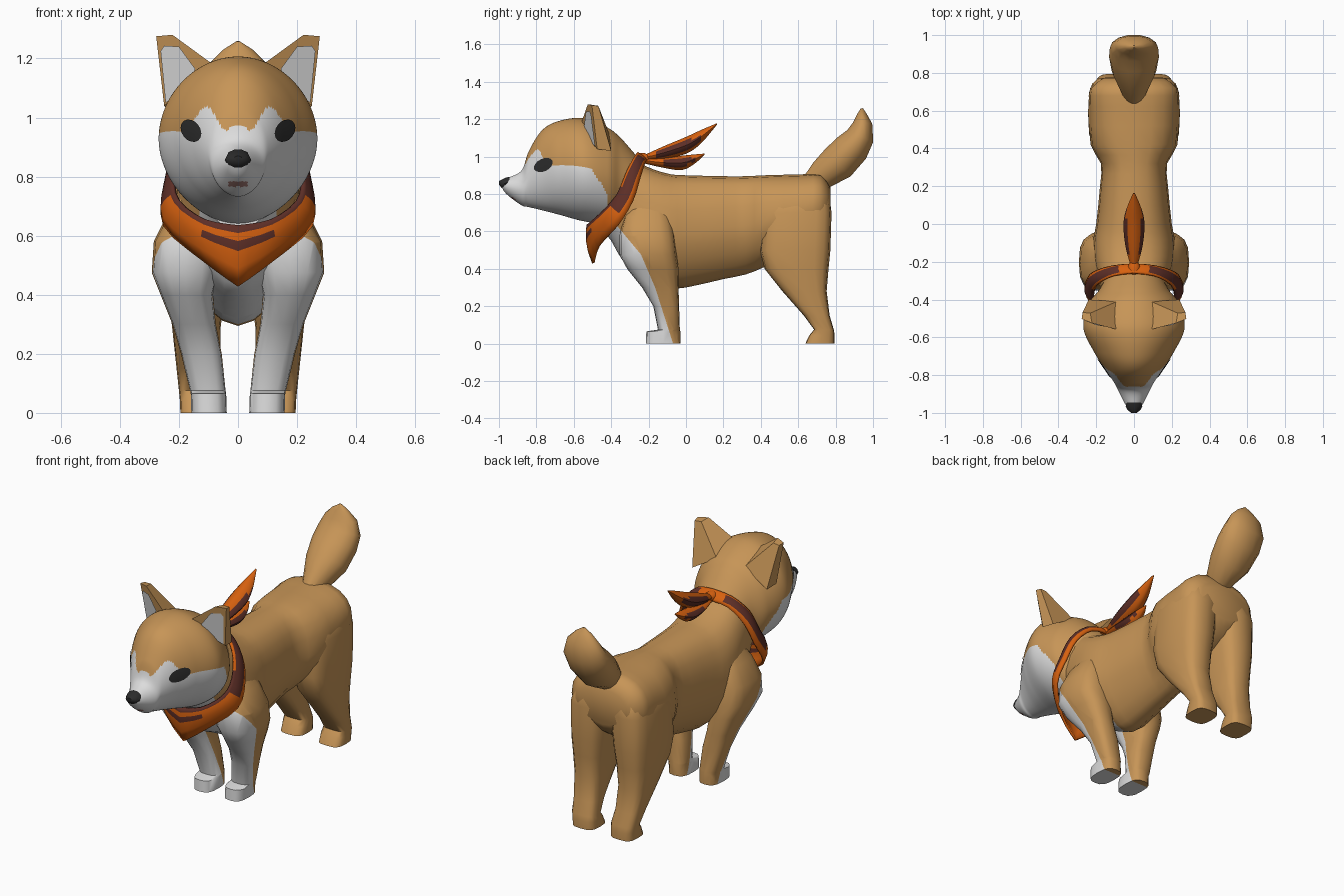
import bpy, bmesh, math
from mathutils import Vector
from mathutils.bvhtree import BVHTree

if "Cube" in bpy.data.objects:
    bpy.data.objects.remove(bpy.data.objects["Cube"])


def material(name, r, g, b):
    m = bpy.data.materials.new(name)
    m.diffuse_color = (r, g, b, 1)
    m.use_nodes = True
    m.node_tree.nodes["Principled BSDF"].inputs["Base Color"].default_value = m.diffuse_color
    return m


TAN = material("tan fur", 0.57, 0.30, 0.095)
WHITE = material("white fur", 0.72, 0.72, 0.72)
DARK = material("dark eye and nose", 0.025, 0.025, 0.025)
ORANGE = material("orange cloth", 0.68, 0.12, 0.005)
MAROON = material("maroon cloth", 0.11, 0.028, 0.02)
PINK = material("dull pink mouth", 0.34, 0.18, 0.16)


def ring(c, u, v, n=16, hi=2.3, lo=2.3):
    """Superellipse loop; hi and lo are the exponents of its two halves."""
    c, u, v = Vector(c), Vector(u), Vector(v)
    pts = []
    for i in range(n):
        a = 2 * math.pi * i / n
        cs, sn = math.cos(a), math.sin(a)
        e = 2 / (hi if sn >= 0 else lo)
        pts.append(c + u * math.copysign(abs(cs) ** e, cs)
                   + v * math.copysign(abs(sn) ** e, sn))
    return pts


def loft(rings):
    bm = bmesh.new()
    rows = [[bm.verts.new(p) for p in r] for r in rings]
    n = len(rows[0])
    for a, b in zip(rows, rows[1:]):
        for i in range(n):
            j = (i + 1) % n
            bm.faces.new((a[i], a[j], b[j], b[i]))
    bm.faces.new(rows[0])
    bm.faces.new(rows[-1])
    bmesh.ops.recalc_face_normals(bm, faces=bm.faces[:])
    return bm


def finish(name, bm, mats, rule=None, mirror=False, thick=0):
    if rule:
        for f in bm.faces:
            f.material_index = rule(f.calc_center_median())
    me = bpy.data.meshes.new(name)
    bm.to_mesh(me)
    bm.free()
    for m in mats:
        me.materials.append(m)
    ob = bpy.data.objects.new(name, me)
    bpy.context.collection.objects.link(ob)
    if mirror:
        ob.modifiers.new("mirror", 'MIRROR')
    if thick:
        mod = ob.modifiers.new("thickness", 'SOLIDIFY')
        mod.thickness, mod.offset = thick, 0
    return ob


def smooth(keys, steps):
    """Catmull-Rom interpolation of tuples."""
    out = []
    for i in range(len(keys) - 1):
        k = [keys[max(0, min(len(keys) - 1, i + d))] for d in (-1, 0, 1, 2)]
        for s in range(steps):
            t = s / steps
            out.append([0.5 * (2 * b + (c - a) * t + (2 * a - 5 * b + 4 * c - d) * t * t
                               + (3 * b - a - 3 * c + d) * t ** 3)
                        for a, b, c, d in zip(*k)])
    return out + [list(keys[-1])]


def slices(keys, n, hi, lo):
    """Upright slices from (y, bottom, top, half width)."""
    return [ring((0, y, (b + t) / 2), (w, 0, 0), (0, 0, (t - b) / 2), n, hi, lo)
            for y, b, t, w in keys]


# White chest and leg fronts, divided by sloping planes (y, z, slope)
PLANES = [(-.165, .3, .32), (-.165, .3, .43), (-.24, .475, .83)]


def chest_rule(c):
    y, z, s = PLANES[0 if c.z < .3 else 1 if c.z < .475 else 2]
    return 1 if c.y < y - s * (c.z - z) else 0


def body_rule(c):
    return 1 if chest_rule(c) or (c.z < .42 and abs(c.x) < .09 and c.y < -.1) else 0


def cut(bm, planes):
    for y, z, s in planes:
        bmesh.ops.bisect_plane(bm, geom=bm.verts[:] + bm.edges[:] + bm.faces[:],
                               plane_co=(0, y, z), plane_no=(0, 1, s))


# Body
body_keys = [(-.46, .62, .85, .12), (-.40, .55, .99, .16), (-.33, .43, 1.0, .18),
             (-.25, .385, .965, .2), (-.17, .345, .93, .215), (-.08, .30, .905, .215),
             (0, .30, .9, .2), (.2, .345, .895, .18), (.32, .37, .895, .175),
             (.42, .41, .9, .23), (.62, .50, .905, .238), (.72, .56, .905, .232),
             (.772, .63, .835, .165)]
body = loft(slices(smooth(body_keys, 2), 20, 2.5, 1.7))
cut(body, PLANES[1:])


# Legs from (z, x inner, x outer, y front, y back)
def leg(keys, p):
    return loft([ring(((a + b) / 2, (f + k) / 2, z), ((b - a) / 2, 0, 0),
                      (0, (k - f) / 2, 0), 16, p, p) for z, a, b, f, k in keys])


front_leg = leg([(.78, .04, .16, -.27, -.12), (.68, .04, .235, -.33, -.08),
                 (.58, .05, .285, -.355, -.06), (.475, .065, .292, -.355, -.05),
                 (.4, .085, .262, -.315, -.04), (.3, .075, .222, -.235, -.04),
                 (.2, .055, .193, -.175, -.037), (.075, .042, .162, -.15, -.033),
                 (.065, .04, .16, -.212, -.03), (0, .038, .158, -.215, -.03)], 2.8)
cut(front_leg, PLANES)
hind_leg = leg([(.83, .06, .17, .5, .72), (.78, .015, .222, .43, .768), (.7, .01, .243, .41, .778),
                (.5, .03, .243, .395, .772), (.4, .045, .235, .42, .762),
                (.28, .06, .222, .515, .752), (.15, .06, .208, .63, .768),
                (.075, .052, .2, .685, .79), (.045, .05, .197, .66, .795),
                (0, .05, .195, .638, .795)], 3.3)

# Tail
tail_rings = []
for y, z, w, r, ang in [(.64, .83, .04, .05, 30), (.73, .905, .08, .082, 38),
                        (.81, .965, .118, .102, 44), (.885, 1.045, .132, .098, 54),
                        (.932, 1.11, .128, .078, 65), (.945, 1.18, .1, .052, 85),
                        (.94, 1.23, .05, .025, 95), (.94, 1.258, .006, .006, 97)]:
    a = math.radians(ang)
    tail_rings.append(ring((0, y, z), (w, 0, 0), (0, -r * math.sin(a), r * math.cos(a)), 14, 2, 2))
tail = loft(tail_rings)

# Head with white face mask and brow spots
head_keys = [(-.99, .845, .872, .02), (-.96, .80, .884, .043), (-.88, .74, .925, .084),
             (-.84, .73, 1.03, .105), (-.77, .713, 1.14, .152), (-.68, .69, 1.19, .21),
             (-.55, .655, 1.205, .268), (-.42, .64, 1.155, .238), (-.35, .66, 1.10, .185),
             (-.27, .70, 1.01, .14), (-.2, .75, .93, .09)]


def face_rule(c):
    x = abs(c.x)
    if x < .033 and .766 < c.z < .784 and c.y < -.8:
        return 2
    top = .975 - .12 * x + .075 * math.exp(-((x - .11) / .042) ** 2) \
        - .02 * math.exp(-((x - .045) / .02) ** 2)
    return 1 if c.z < top and c.y < -.42 - .64 * max(0, c.z - .8) else 0


head = loft(slices(smooth(head_keys, 14), 108, 1.95, 1.9))
head_tree = BVHTree.FromBMesh(head)

# Remove fur faces buried inside a neighbouring part
parts = [body, front_leg, hind_leg, tail, head]
trees = [BVHTree.FromBMesh(p) for p in parts]


def buried(p, tree):
    loc, nor, _, dist = tree.find_nearest(p)
    return dist > .004 and (p - loc).dot(nor) < -.8 * dist


doomed = []
for i, bm in enumerate(parts):
    hidden = {v for v in bm.verts for j, t in enumerate(trees) if j != i
              and buried(Vector((abs(v.co.x), v.co.y, v.co.z)), t)}
    doomed.append([f for f in bm.faces if all(v in hidden for v in f.verts)])
for bm, faces in zip(parts, doomed):
    bmesh.ops.delete(bm, geom=faces, context='FACES')
finish("body", body, [TAN, WHITE], body_rule)
finish("front_leg", front_leg, [TAN, WHITE], chest_rule, mirror=True)
finish("hind_leg", hind_leg, [TAN], mirror=True)
finish("tail", tail, [TAN])
finish("head", head, [TAN, WHITE, PINK], face_rule)

# Eyes: thin plates draped on the head
bm = bmesh.new()
loops = []
for k in (.02, .35, .7, 1):
    row = []
    for i in range(16):
        a = 2 * math.pi * i / 16
        p, q = .041 * k * math.cos(a), .031 * k * math.sin(a)
        x, z = .156 + .6 * p - .8 * q, .955 + .8 * p + .6 * q
        hit, nor, _, _ = head_tree.ray_cast(Vector((x, -2, z)), Vector((0, 1, 0)))
        if hit is None:
            hit, nor = Vector((x, -.75, z)), Vector((0, -1, 0))
        row.append(bm.verts.new(hit + nor * .004))
    loops.append(row)
for a, b in zip(loops, loops[1:]):
    for i in range(16):
        j = (i + 1) % 16
        bm.faces.new((a[i], b[i], b[j], a[j]))
bm.faces.new(loops[0])
finish("eye", bm, [DARK], mirror=True)

# Nose
finish("nose", loft(slices([(-1, .85, .87, .014), (-.985, .83, .878, .034),
                            (-.965, .826, .888, .044), (-.945, .84, .893, .04)], 10, 2, 2)), [DARK])

# Ears with a white plate inside
bm = bmesh.new()
P = [bm.verts.new(p) for p in [(.085, -.56, 1.18), (.25, -.475, 1.04), (.277, -.503, 1.275),
                               (.222, -.525, 1.28), (.09, -.41, 1.12), (.24, -.40, 1.03),
                               (.272, -.468, 1.27), (.232, -.472, 1.272)]]
for q in [(0, 1, 2, 3), (3, 2, 6, 7), (1, 5, 6, 2), (0, 3, 7, 4), (4, 7, 6, 5)]:
    bm.faces.new([P[i] for i in q])
bmesh.ops.recalc_face_normals(bm, faces=bm.faces[:])
finish("ear", bm, [TAN], mirror=True)
bm = bmesh.new()
bm.faces.new([bm.verts.new((x, -.567 + .4 * (x - .095) - .167 * (z - 1.18), z))
              for x, z in [(.16, 1.11), (.245, 1.05), (.262, 1.225), (.25, 1.243),
                           (.2, 1.24), (.145, 1.165)]])
finish("inner_ear", bm, [WHITE], mirror=True)

# Bandana: half strip between an upper and a lower edge
upper = smooth([(0, -.26, 1.02), (.105, -.275, .998), (.185, -.315, .92), (.215, -.365, .80),
                (.2, -.43, .72), (.11, -.50, .655), (0, -.525, .635)], 3)
lower = smooth([(0, -.215, .975), (.11, -.225, .96), (.198, -.25, .875), (.24, -.285, .76),
                (.247, -.36, .635), (.12, -.465, .52), (0, -.495, .43)], 3)
fractions = [0, .13, .26, .42, .7, 1]
bm = bmesh.new()
grid = []
for a, b in zip(upper, lower):
    a, b = Vector(a), Vector(b)
    row = []
    for f in fractions:
        p = a.lerp(b, f)
        out = Vector((p.x, p.y + .30, 0))
        bulge = .016 * math.sin(math.pi * f)
        if p.x > .001:
            p += out.normalized() * bulge
        elif p.y < -.4:
            p.y -= bulge
        row.append(bm.verts.new(p))
    grid.append(row)
for i in range(len(grid) - 1):
    for j in range(len(fractions) - 1):
        f = bm.faces.new((grid[i][j], grid[i + 1][j], grid[i + 1][j + 1], grid[i][j + 1]))
        stripe = (j == 0 and i >= 8) or (j == 2 and i >= 15) or (j in (1, 2, 3) and 2 <= i <= 10)
        f.material_index = 1 if stripe else 0
bmesh.ops.recalc_face_normals(bm, faces=bm.faces[:])
finish("bandana", bm, [ORANGE, MAROON], mirror=True, thick=.014)

# Knot and its two loose ends
finish("bandana_knot", loft(slices([(-.27, .985, 1.005, .012), (-.255, .97, 1.02, .03),
                                    (-.225, .965, 1.02, .034), (-.20, .975, 1.01, .02)], 12, 2, 2)),
       [ORANGE])


def cloth_end(name, keys, y0, y1):
    def rule(c):
        for (ya, ba, ta, _), (yb, bb, tb, _) in zip(keys, keys[1:]):
            if ya <= c.y <= yb:
                k = (c.y - ya) / (yb - ya)
                b, t = ba + (bb - ba) * k, ta + (tb - ta) * k
                top = .8 if abs(c.x) > .024 and c.y < .02 else .62
                return 1 if y0 < c.y < y1 and .22 < (c.z - b) / (t - b) < top else 0
        return 0
    finish(name, loft(slices(smooth(keys, 3), 16, 1.5, 1.5)), [ORANGE, MAROON], rule)


cloth_end("upper_cloth_end", [(-.23, .98, 1.005, .015), (-.12, .985, 1.055, .045),
                              (0, 1.015, 1.105, .056), (.08, 1.07, 1.142, .04),
                              (.165, 1.17, 1.178, .004)], -.18, .09)
cloth_end("lower_cloth_end", [(-.23, .965, .995, .015), (-.12, .94, .995, .04),
                              (-.02, .928, 1.005, .045), (.05, .965, 1.012, .03),
                              (.10, 1.01, 1.016, .004)], -.14, .04)

# Smooth shading with sharp edges kept
for ob in bpy.context.collection.objects:
    ob.select_set(True)
    bpy.context.view_layer.objects.active = ob
bpy.ops.object.shade_smooth_by_angle(angle=math.radians(42))
